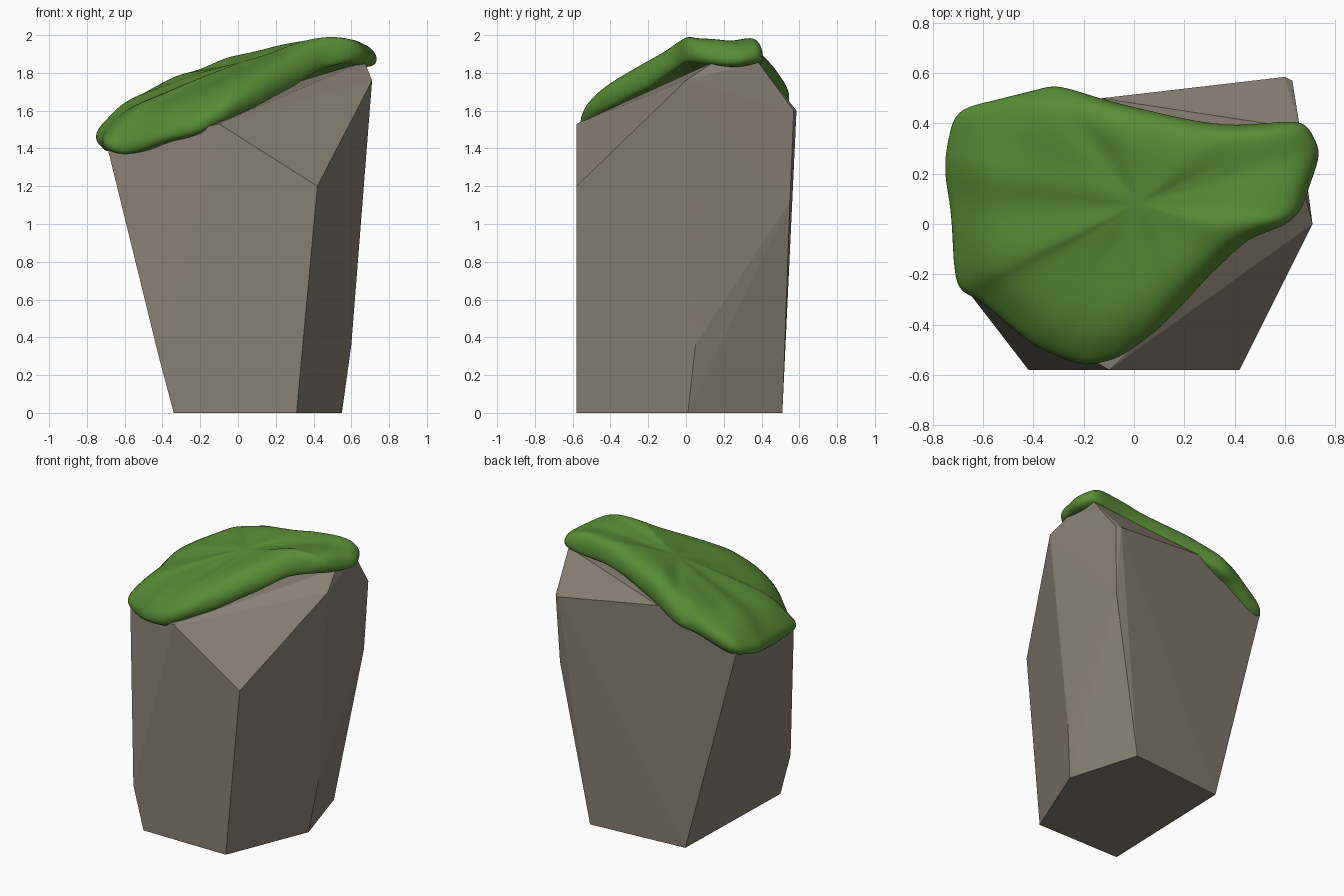
import bpy
import bmesh
from mathutils import Vector, noise

cube = bpy.data.objects.get("Cube")
if cube:
    bpy.data.objects.remove(cube, do_unlink=True)


def material(name, color):
    mat = bpy.data.materials.new(name)
    mat.use_nodes = True
    mat.diffuse_color = (*color, 1)
    mat.node_tree.nodes["Principled BSDF"].inputs["Base Color"].default_value = (*color, 1)
    return mat


def add_object(name, bm, mat):
    bmesh.ops.recalc_face_normals(bm, faces=bm.faces)
    mesh = bpy.data.meshes.new(name)
    bm.to_mesh(mesh)
    bm.free()
    mesh.materials.append(mat)
    obj = bpy.data.objects.new(name, mesh)
    bpy.context.collection.objects.link(obj)
    return obj


# Rock: convex block defined by its corner points
corners = [
    (-.34, -.58, 0), (.31, -.58, 0), (.55, .01, 0), (.40, .51, 0), (-.31, .45, 0),
    (-.42, -.58, .30), (.60, .05, .36), (.61, .55, 1.12),
    (.42, -.58, 1.2), (-.10, -.58, 1.53), (.71, 0, 1.76),
    (.60, .585, 1.6), (.63, .57, 1.6), (-.13, .50, 1.70),
    (-.69, -.23, 1.4), (-.70, .43, 1.49), (.66, .38, 1.86), (.67, .15, 1.86),
]
bm = bmesh.new()
for co in corners:
    bm.verts.new(co)
hull = bmesh.ops.convex_hull(bm, input=bm.verts)
loose = set(hull["geom_interior"]) | set(hull["geom_unused"])
bmesh.ops.delete(bm, geom=[v for v in loose if isinstance(v, bmesh.types.BMVert)], context='VERTS')
bmesh.ops.dissolve_limit(bm, angle_limit=.03, verts=bm.verts, edges=bm.edges)
add_object("rock", bm, material("warm grey stone", (.25, .215, .172)))

# Moss cap: lower rim following the top edges of the rock
rim = [Vector(p) for p in [
    (-.70, -.25, 1.37), (-.60, -.31, 1.36), (-.40, -.48, 1.42), (-.20, -.56, 1.47),
    (-.06, -.53, 1.55), (.10, -.41, 1.61), (.30, -.20, 1.72), (.45, -.06, 1.82),
    (.60, 0, 1.85), (.66, .06, 1.84), (.74, .28, 1.82), (.67, .41, 1.84),
    (.40, .39, 1.82), (.20, .41, 1.77), (-.10, .49, 1.70), (-.31, .55, 1.61),
    (-.45, .51, 1.57), (-.70, .45, 1.45), (-.75, .24, 1.41), (-.72, .04, 1.38),
]]
outline = []
for a, b in zip(rim, rim[1:] + rim[:1]):
    outline += [a, (a + b) / 2]

center = Vector((.02, .08, 1.84))
# Each ring: size relative to the rim, height above the rim
rings = [(.86, .01), (.97, 0), (1.015, .035), (1.01, .085), (.95, .135), (.82, .15), (.62, .13), (.36, .08)]
bm = bmesh.new()
loops = []
for size, lift in rings:
    loop = []
    for p in outline:
        q = center.lerp(p, size)
        q.z = p.z + lift if size > .84 else center.z + (p.z - center.z) * size + lift
        bump = noise.noise(q * 7) * .022
        out = Vector((q.x - center.x, q.y - center.y, 0)).normalized()
        q += out * bump * .5 + Vector((0, 0, bump))
        q.z = min(q.z, 2)
        loop.append(bm.verts.new(q))
    loops.append(loop)
n = len(outline)
for low, high in zip(loops, loops[1:]):
    for i in range(n):
        j = (i + 1) % n
        bm.faces.new((low[i], low[j], high[j], high[i]))
top = bm.verts.new(center + Vector((0, 0, .02)))
under = bm.verts.new(center - Vector((0, 0, .2)))
for i in range(n):
    j = (i + 1) % n
    bm.faces.new((loops[-1][i], loops[-1][j], top))
    bm.faces.new((loops[0][j], loops[0][i], under))
moss = add_object("moss_cap", bm, material("moss green", (.10, .265, .036)))
for poly in moss.data.polygons:
    poly.use_smooth = True
sub = moss.modifiers.new("soften", 'SUBSURF')
sub.levels = sub.render_levels = 2
